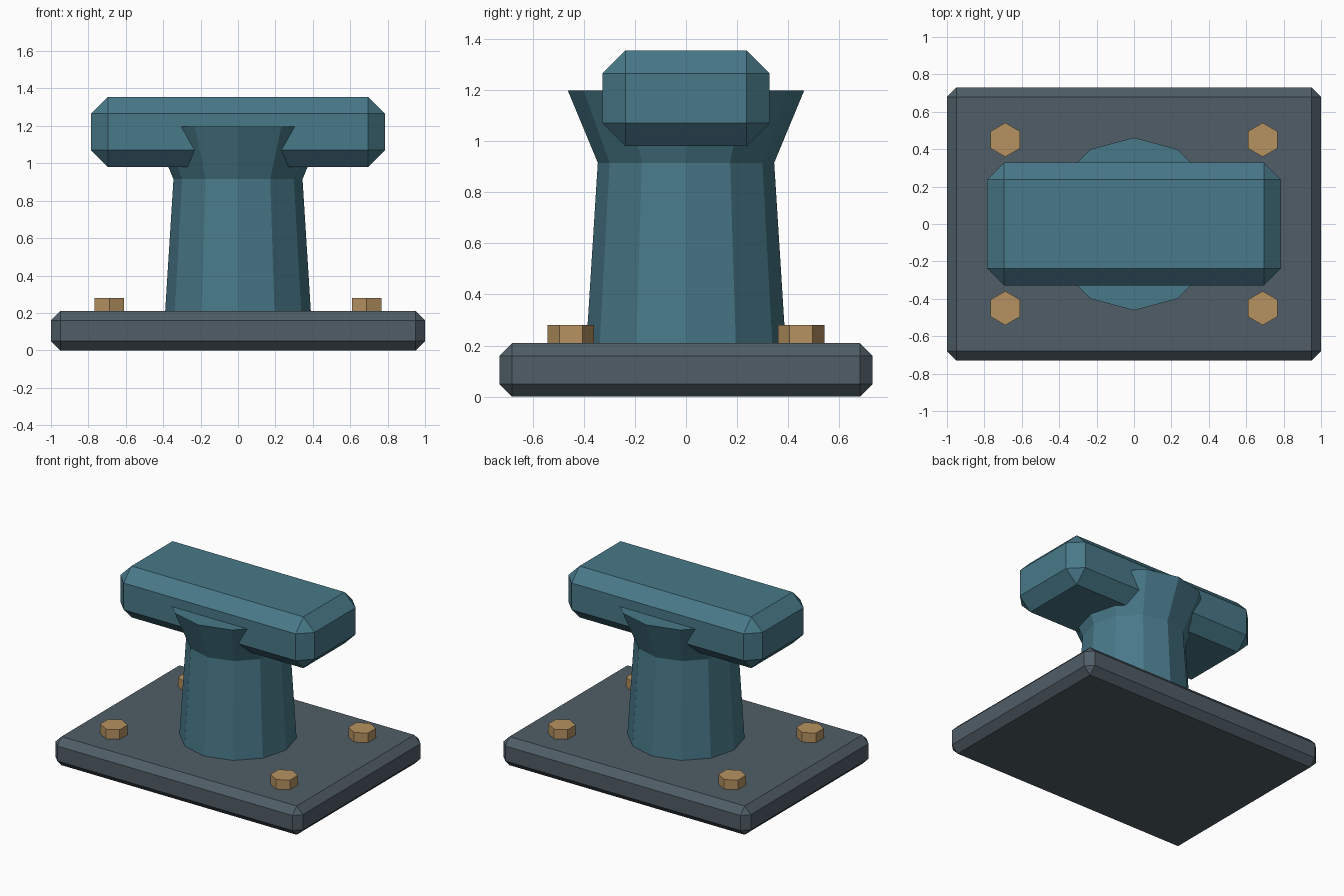
import bpy
import math

if "Cube" in bpy.data.objects:
    bpy.data.objects.remove(bpy.data.objects["Cube"], do_unlink=True)


def material(name, color):
    mat = bpy.data.materials.new(name)
    mat.use_nodes = True
    rgba = (*color, 1.0)
    mat.diffuse_color = rgba
    mat.node_tree.nodes["Principled BSDF"].inputs["Base Color"].default_value = rgba
    return mat


teal = material("teal paint", (0.065, 0.19, 0.25))
slate = material("slate metal", (0.08, 0.11, 0.135))
brass = material("brass", (0.47, 0.29, 0.12))


def add_object(name, verts, faces, mat):
    mesh = bpy.data.meshes.new(name)
    mesh.from_pydata(verts, [], faces)
    mesh.materials.append(mat)
    obj = bpy.data.objects.new(name, mesh)
    bpy.context.collection.objects.link(obj)
    return obj


def chamfered_box(name, size, bottom, chamfer, mat):
    bpy.ops.mesh.primitive_cube_add(size=1, location=(0, 0, bottom + size[2] / 2))
    obj = bpy.context.object
    obj.name = name
    obj.scale = size
    bpy.ops.object.transform_apply(location=False, rotation=False, scale=True)
    obj.data.materials.append(mat)
    bevel = obj.modifiers.new("chamfer", "BEVEL")
    bevel.width = chamfer
    bevel.segments = 1
    return obj


def faceted_column(name, sides, rings, mat, center=(0, 0)):
    """Stack of (radius, height) rings with one corner pointing along y."""
    verts = []
    for radius, z in rings:
        for i in range(sides):
            a = math.pi / 2 + math.tau * i / sides
            verts.append((center[0] + radius * math.cos(a),
                          center[1] + radius * math.sin(a), z))
    faces = [tuple(reversed(range(sides))),
             tuple(range(len(verts) - sides, len(verts)))]
    for r in range(len(rings) - 1):
        for i in range(sides):
            j = (i + 1) % sides
            low, high = r * sides, (r + 1) * sides
            faces.append((low + i, low + j, high + j, high + i))
    return add_object(name, verts, faces, mat)


# Base plate
chamfered_box("base_plate", (2.0, 1.46, 0.21), 0.0, 0.05, slate)

# Tapered post with flared collar
faceted_column("post", 12, [(0.39, 0.2), (0.345, 0.915), (0.462, 1.197)], teal)

# Crossbar head
chamfered_box("crossbar", (1.57, 0.655, 0.375), 0.98, 0.09, teal)

# Hexagonal bolts at the corners
for side, x in (("left", 0.688), ("right", -0.688)):
    for end, y in (("front", -0.45), ("back", 0.45)):
        faceted_column(f"bolt_{end}_{side}", 6, [(0.091, 0.2), (0.091, 0.28)],
                       brass, (x, y))
